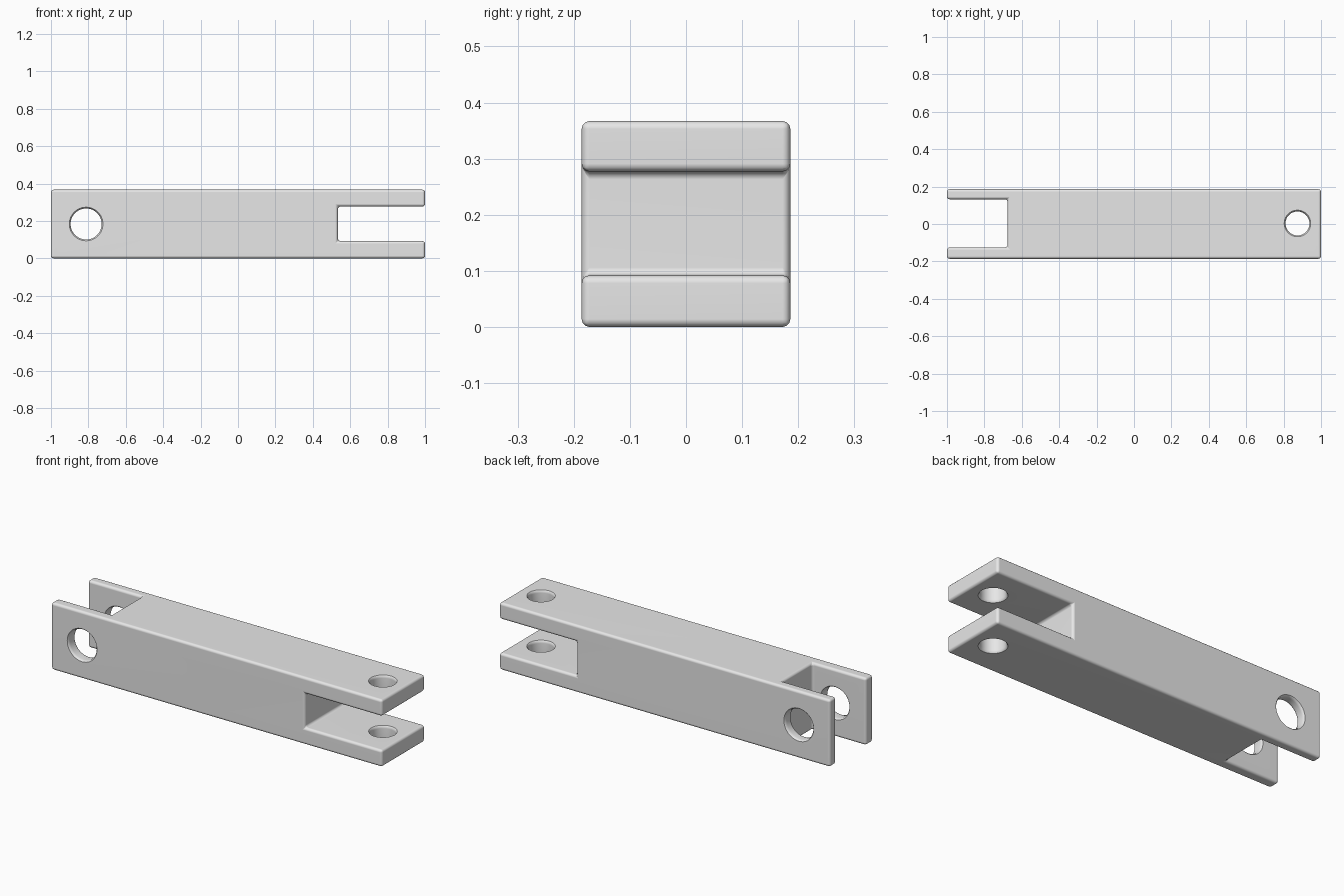
import bpy, bmesh, math
from mathutils import Matrix, Vector

default_cube = bpy.data.objects.get("Cube")
if default_cube:
    bpy.data.objects.remove(default_cube, do_unlink=True)

# Overall bar size, slot limits and rounding
WIDTH, HEIGHT = 0.372, 0.367
MID = HEIGHT / 2
ROUND = 0.014
RIM = 0.008
SIDE_SLOT = (-0.125, 0.132)     # y limits at the -x end
FLAT_SLOT = (0.092, 0.277)      # z limits at the +x end

steel = bpy.data.materials.new("grey_metal")
steel.use_nodes = True
steel.diffuse_color = (0.8, 0.8, 0.8, 1)
steel.node_tree.nodes["Principled BSDF"].inputs["Base Color"].default_value = (0.8, 0.8, 0.8, 1)


def add_object(name, bm):
    bmesh.ops.recalc_face_normals(bm, faces=bm.faces)
    mesh = bpy.data.meshes.new(name)
    bm.to_mesh(mesh)
    bm.free()
    mesh.materials.append(steel)
    obj = bpy.data.objects.new(name, mesh)
    bpy.context.collection.objects.link(obj)
    return obj


def box(name, low, high):
    low, high = Vector(low), Vector(high)
    bm = bmesh.new()
    bmesh.ops.create_cube(bm, size=1)
    bmesh.ops.scale(bm, vec=high - low, verts=bm.verts)
    bmesh.ops.translate(bm, vec=(low + high) / 2, verts=bm.verts)
    return add_object(name, bm)


def pin_cutter(name, radius, surfaces, matrix):
    """Turned pin that flares where it leaves each surface (position, outward sign)."""
    profile = [(0, surfaces[0][0] - 0.1)]
    profile.append((radius + RIM, surfaces[0][0] - 0.1))
    for pos, sign in surfaces:
        flare = [(radius + RIM, pos + sign * 0.001),
                 (radius + RIM * 0.3, pos - sign * RIM * 0.7 + sign * 0.001),
                 (radius, pos - sign * RIM * 1.8)]
        profile += flare if sign < 0 else flare[::-1]
    profile += [(radius + RIM, surfaces[-1][0] + 0.1), (0, surfaces[-1][0] + 0.1)]
    bm = bmesh.new()
    verts = [bm.verts.new((r, 0, h)) for r, h in profile]
    edges = [bm.edges.new(pair) for pair in zip(verts, verts[1:])]
    bmesh.ops.spin(bm, geom=verts + edges, axis=(0, 0, 1), cent=(0, 0, 0),
                   angle=math.tau, steps=48)
    bmesh.ops.remove_doubles(bm, verts=bm.verts, dist=0.0001)
    bmesh.ops.transform(bm, matrix=matrix, verts=bm.verts)
    return add_object(name, bm)


# Bar and the tools that shape it
bar = box("clevis_link_bar", (-1, -WIDTH / 2, 0), (1, WIDTH / 2, HEIGHT))
slots = [
    box("upright_slot_cutter", (-1.2, SIDE_SLOT[0], -0.2), (-0.676, SIDE_SLOT[1], HEIGHT + 0.2)),
    box("flat_slot_cutter", (0.534, -0.4, FLAT_SLOT[0]), (1.2, 0.4, FLAT_SLOT[1])),
]
half = WIDTH / 2
holes = [
    pin_cutter("cross_hole_cutter", 0.083,
               [(-half, -1), (SIDE_SLOT[0], 1), (SIDE_SLOT[1], -1), (half, 1)],
               Matrix.Translation((-0.812, 0, MID)) @ Matrix.Rotation(-math.pi / 2, 4, "X")),
    pin_cutter("upright_hole_cutter", 0.064,
               [(0, -1), (FLAT_SLOT[0], 1), (FLAT_SLOT[1], -1), (HEIGHT, 1)],
               Matrix.Translation((0.874, 0.003, 0))),
]


def cut(tool):
    tool.hide_render = True
    mod = bar.modifiers.new(tool.name, "BOOLEAN")
    mod.operation = "DIFFERENCE"
    mod.solver = "EXACT"
    mod.object = tool


# Slots first, then rounded edges, then the pin holes
for tool in slots:
    cut(tool)
bevel = bar.modifiers.new("rounded_edges", "BEVEL")
bevel.width = ROUND
bevel.segments = 3
bevel.limit_method = "ANGLE"
for tool in holes:
    cut(tool)

for obj in bpy.context.selected_objects:
    obj.select_set(False)
bar.select_set(True)
bpy.context.view_layer.objects.active = bar
for mod in list(bar.modifiers):
    bpy.ops.object.modifier_apply(modifier=mod.name)
for tool in slots + holes:
    bpy.data.objects.remove(tool, do_unlink=True)

# Smooth rounding with flat main faces
bpy.ops.object.shade_smooth_by_angle(angle=math.radians(40))
weighted = bar.modifiers.new("flat_face_normals", "WEIGHTED_NORMAL")
weighted.keep_sharp = True
